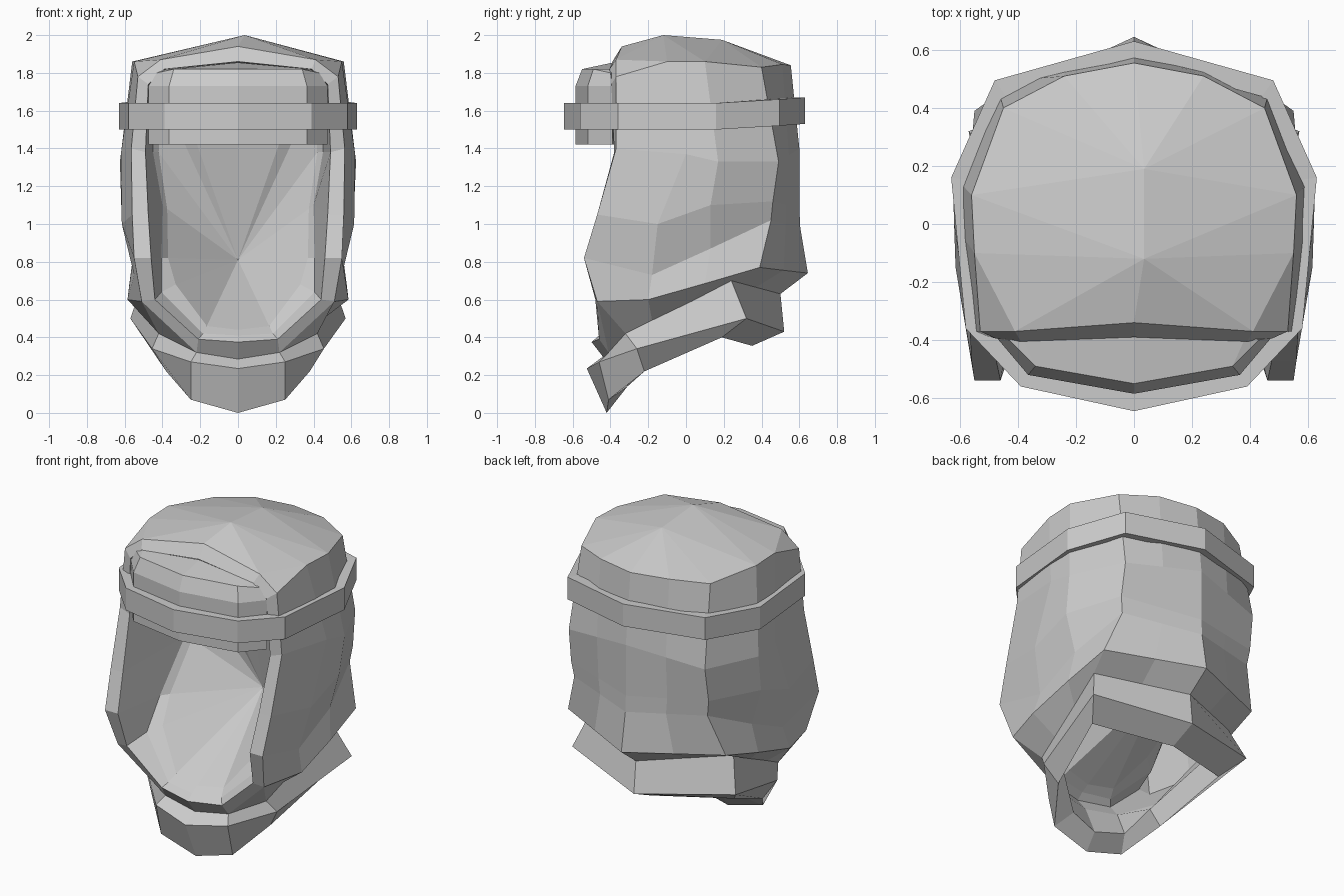
import bpy, bmesh

cloth = bpy.data.materials.new("grey cloth")
cloth.diffuse_color = (0.6, 0.6, 0.6, 1)


def build(name, faces):
    """Make a flat shaded object from right-half faces, mirrored across x."""
    bm = bmesh.new()
    for f in faces:
        for s in (1, -1):
            pts = []
            for x, y, z in f:
                p = (s * x, y, z)
                if p not in pts:
                    pts.append(p)
            if len(pts) > 2:
                bm.faces.new([bm.verts.new(p) for p in pts[::s]])
    bmesh.ops.remove_doubles(bm, verts=bm.verts, dist=0.0005)
    bmesh.ops.recalc_face_normals(bm, faces=bm.faces)
    me = bpy.data.meshes.new(name)
    bm.to_mesh(me)
    bm.free()
    me.materials.append(cloth)
    ob = bpy.data.objects.new(name, me)
    bpy.context.collection.objects.link(ob)
    return ob


def strip(a, b):
    """Quads between two rows of points."""
    return [(a[i], a[i + 1], b[i + 1], b[i]) for i in range(len(a) - 1)]


def loft(sections):
    """Closed cross-sections joined one after another."""
    faces = []
    for a, b in zip(sections, sections[1:]):
        faces += strip(a + a[:1], b + b[:1])
    return faces


# Neck scarf: inner top, outer, lower and inner edges at each station
scarf = [
    [(0, -.43, .285), (0, -.525, .235), (0, -.42, 0), (0, -.35, .10)],
    [(.22, -.41, .32), (.25, -.46, .27), (.25, -.41, .07), (.19, -.31, .14)],
    [(.42, -.32, .42), (.455, -.26, .34), (.38, -.22, .22), (.32, -.24, .32)],
    [(.50, .24, .70), (.57, .32, .50), (.47, .19, .40), (.41, .18, .52)],
    [(0, .50, .63), (0, .52, .43), (0, .35, .355), (0, .36, .50)],
]
build("neck_scarf", loft(scarf))
top = [s[0] for s in scarf]

# Loops of the face opening, top centre down to bottom centre
rim_outer = [(0, -.34, 1.94), (.41, -.37, 1.87), (.53, -.37, 1.78), (.565, -.37, 1.4),
             (.56, -.47, 1.05), (.55, -.54, .82), (.51, -.47, .59), top[1], top[0]]
rim_inner = [(0, -.39, 1.86), (.39, -.405, 1.82), (.475, -.395, 1.74), (.49, -.38, 1.38),
             (.475, -.47, 1.05), (.46, -.54, .82), (.44, -.48, .60), (.21, -.46, .39), (0, -.50, .375)]
fold_outer = [(0, 0, 1.82), (.36, 0, 1.78), (.44, .05, 1.70), (.45, .09, 1.38),
              (.40, .04, 1.10), (.405, -.20, .82), (.405, -.33, .64), (.185, -.43, .42), (0, -.46, .41)]
fold_inner = [(0, .04, 1.78), (.33, .04, 1.74), (.40, .08, 1.68), (.42, .12, 1.38),
              (.375, .08, 1.08), (.37, -.15, .82), (.33, -.28, .68), (.165, -.38, .46), (0, -.41, .44)]

# Hood rows, front rim round to back corner, then back centre
rows = [
    [rim_outer[2], (.55, -.10, 1.86), (.56, .10, 1.86), (.45, .40, 1.83), (.24, .51, 1.845), (0, .555, 1.84)],
    [rim_outer[3], (.62, 0, 1.37), (.625, .17, 1.33), (.475, .49, 1.33), (.24, .545, 1.365), (0, .60, 1.40)],
    [rim_outer[4], (.615, -.15, 1.0), (.615, .13, 1.10), (.48, .46, 1.12), (.24, .53, 1.10), (0, .60, 1.08)],
    [rim_outer[5], (.55, -.18, .73), (.55, .13, .87), (.465, .45, 1.02), (.23, .528, 1.0), (0, .605, .98)],
    [rim_outer[6], (.585, -.20, .60), (.575, .10, .685), (.55, .39, .77), (.275, .517, .755), (0, .645, .74)],
]
underside = [top[2], (.44, -.18, .49), (.47, .03, .59), top[3], (.25, .37, .665), top[4]]

hood = []
for a, b in zip(rows, rows[1:]):
    hood += strip(a, b)
hood += strip(rows[-1], underside)
hood.append((rim_outer[6], underside[0], rim_outer[7]))
hood += strip(rim_outer, rim_inner)

# Crown facets around a short ridge
p, q = (0, -.12, 2.0), (0, .19, 1.975)
t = rows[0]
hood += [(rim_outer[0], rim_outer[1], p), (rim_outer[1], t[0], t[1]), (rim_outer[1], t[1], p),
         (t[1], t[2], p), (t[2], q, p), (t[2], t[3], q), (t[3], t[4], q), (t[4], t[5], q)]
ob = build("hood", hood)
for v in ob.data.vertices:
    if v.co.z > 1.96:
        v.co.x += .035

# Lining that folds in and gathers to one point
apex = (0, .25, .81)
build("hood_lining", strip(rim_inner, fold_outer) + strip(fold_outer, fold_inner)
      + [(a, b, apex) for a, b in zip(fold_inner, fold_inner[1:])])

# Headband: outer x, y, inner x, y, bottom height
band = [(0, -.645, 0, -.575, 1.5), (.39, -.56, .35, -.50, 1.5), (.58, -.36, .52, -.33, 1.5),
        (.63, .16, .56, .15, 1.5), (.48, .495, .44, .44, 1.52), (0, .63, 0, .56, 1.53)]
build("headband", loft([
    [(ox, oy, z), (ox, oy, z + .14), (ix, iy, z + .14), (ix, iy, z)]
    for ox, oy, ix, iy, z in band]))

# Forehead pad with a bevelled top
pad = [
    [(0, -.38, 1.42), (0, -.585, 1.42), (0, -.585, 1.73), (0, -.55, 1.82), (0, -.385, 1.855)],
    [(.34, -.37, 1.42), (.365, -.52, 1.42), (.365, -.52, 1.73), (.34, -.49, 1.82), (.38, -.40, 1.82)],
    [(.43, -.35, 1.42), (.475, -.39, 1.42), (.475, -.39, 1.73), (.43, -.40, 1.80), (.40, -.385, 1.81)],
]
build("forehead_pad", loft(pad) + [tuple(pad[-1])])
